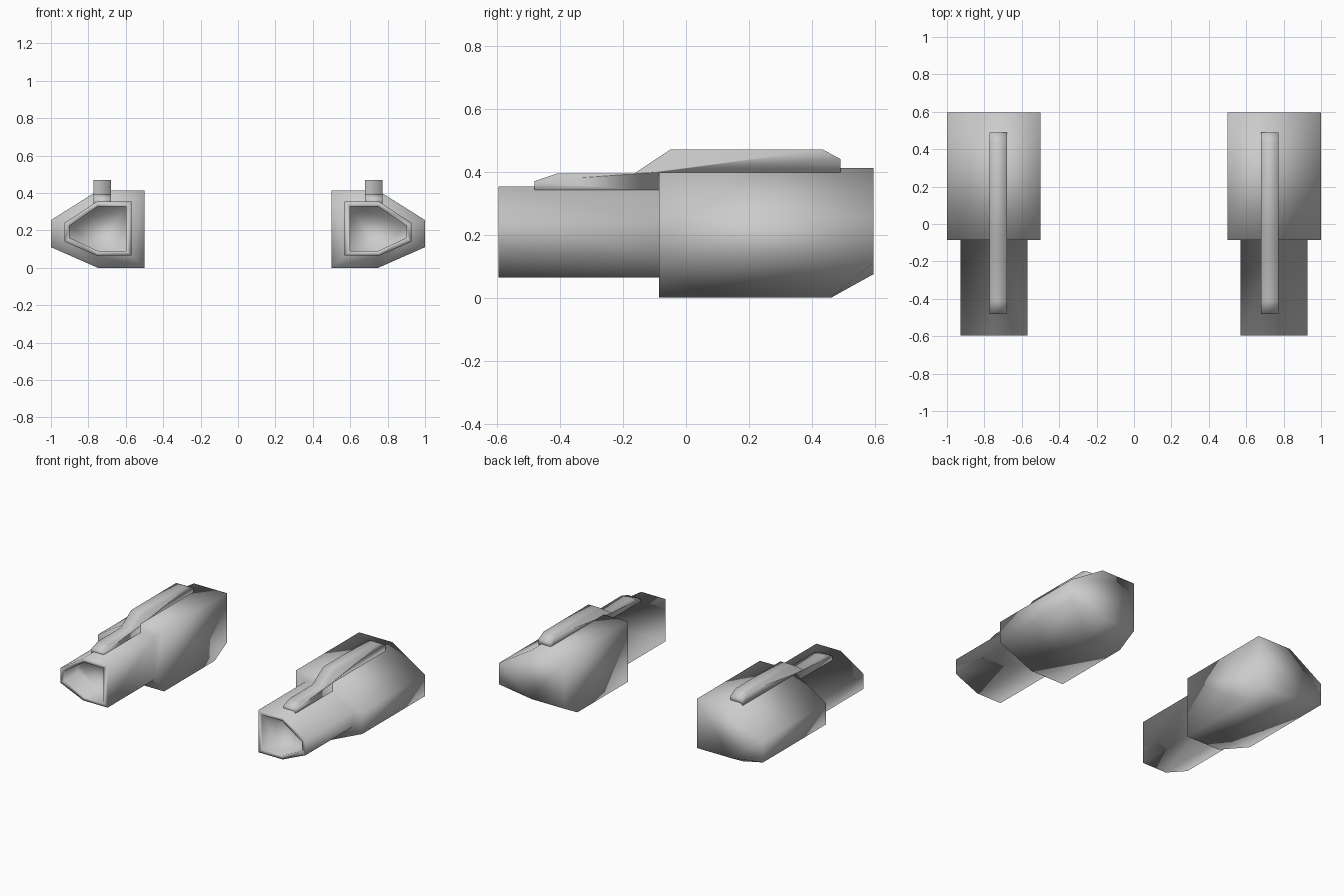
import bpy
import bmesh

cube = bpy.data.objects.get("Cube")
if cube:
    bpy.data.objects.remove(cube, do_unlink=True)

GREY = (0.6, 0.6, 0.6, 1.0)
metal = bpy.data.materials.new("plain grey")
metal.use_nodes = True
metal.diffuse_color = GREY
metal.node_tree.nodes["Principled BSDF"].inputs["Base Color"].default_value = GREY


def finish(bm, name):
    """Make a smooth object from the mesh and mirror it to the other side."""
    bmesh.ops.recalc_face_normals(bm, faces=bm.faces)
    for face in bm.faces:
        face.smooth = True
    mesh = bpy.data.meshes.new(name)
    bm.to_mesh(mesh)
    bm.free()
    mesh.materials.append(metal)
    obj = bpy.data.objects.new(name, mesh)
    bpy.context.collection.objects.link(obj)
    obj.modifiers.new("Mirror", 'MIRROR').use_mirror_merge = False
    return obj


def section(x0, xm, x1, z0, za, zb, z1):
    """Six-sided section: flat inner side, pointed outer side."""
    return [(x0, z0), (xm, z0), (x1, za), (x1, zb), (xm, z1), (x0, z1)]


body = section(0.50, 0.75, 1.0, 0.0, 0.11, 0.255, 0.412)
barrel = section(0.57, 0.755, 0.928, 0.065, 0.14, 0.24, 0.353)
bore = section(0.60, 0.75, 0.90, 0.09, 0.16, 0.225, 0.327)

# Housing, barrel and bore as one skin, lofted from the back to the bore floor
FRONT, STEP, BACK, CHAMFER = -0.595, -0.085, 0.595, 0.46
bm = bmesh.new()


def ring(points, y):
    return [bm.verts.new((x, y, z)) for x, z in points]


rings = [ring(body, BACK), ring(body, STEP), ring(barrel, STEP),
         ring(barrel, FRONT), ring(bore, FRONT), ring(bore, FRONT + 0.15)]
for a, b in zip(rings, rings[1:]):
    for i in range(len(a)):
        j = (i + 1) % len(a)
        bm.faces.new((a[i], a[j], b[j], b[i]))
bm.faces.new(rings[0])
bm.faces.new(rings[-1])

# Sloped underside at the back: split the two lower edges, raise the rear corners
for low, near in zip(rings[0][:2], rings[1][:2]):
    edge = bm.edges.get((low, near))
    _, mid = bmesh.utils.edge_split(edge, low, (BACK - CHAMFER) / (BACK - STEP))
    low.co.z = 0.075
    if low is rings[0][0]:
        first_mid = mid
    else:
        bmesh.ops.connect_verts(bm, verts=[first_mid, mid])
finish(bm, "cannon_housing_and_barrel")

# Raised rail along the top, extruded from its side outline
outline = [(-0.48, 0.337), (-0.48, 0.37), (-0.41, 0.394), (-0.165, 0.394),
           (-0.05, 0.47), (0.435, 0.47), (0.49, 0.44), (0.49, 0.398),
           (-0.085, 0.398), (-0.085, 0.337)]
bm = bmesh.new()
side = bm.faces.new([bm.verts.new((0.68, y, z)) for y, z in outline])
extruded = bmesh.ops.extrude_face_region(bm, geom=[side], use_keep_orig=True)
moved = [v for v in extruded["geom"] if isinstance(v, bmesh.types.BMVert)]
bmesh.ops.translate(bm, verts=moved, vec=(0.093, 0, 0))
finish(bm, "top_rail")
